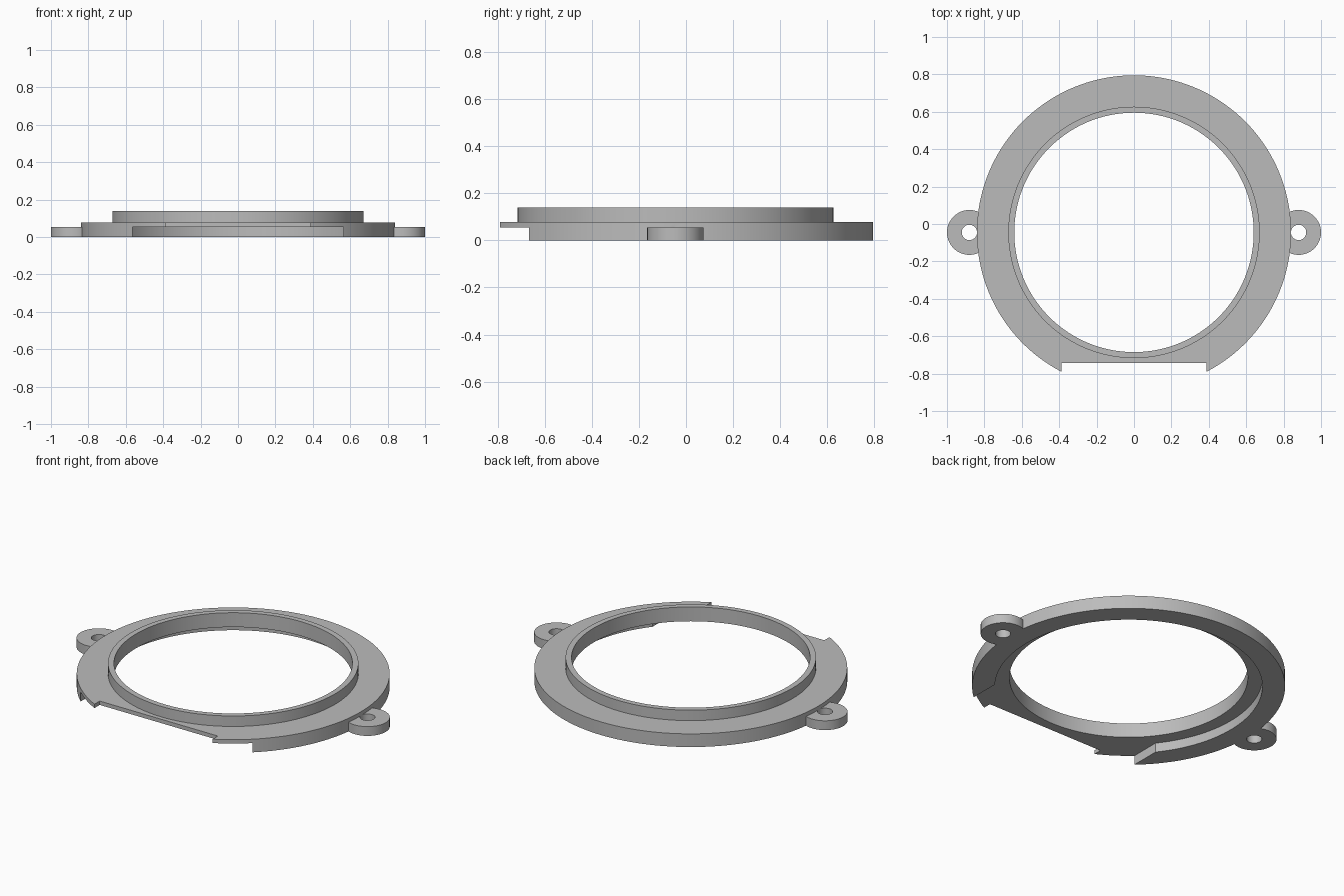
import bpy
import bmesh
from math import tau
from mathutils import Matrix, Vector

cube = bpy.data.objects.get("Cube")
if cube:
    bpy.data.objects.remove(cube, do_unlink=True)

CENTRE_Y = -0.045
OUTER, RECESS, COLLAR, BORE = 0.84, 0.718, 0.672, 0.64
STEP, DECK, TOP = 0.055, 0.078, 0.14

grey = bpy.data.materials.new("plain grey")
grey.use_nodes = True
colour = (0.5, 0.5, 0.5, 1)
grey.diffuse_color = colour
grey.node_tree.nodes["Principled BSDF"].inputs["Base Color"].default_value = colour


def make_object(name, bm):
    bmesh.ops.recalc_face_normals(bm, faces=bm.faces)
    mesh = bpy.data.meshes.new(name)
    bm.to_mesh(mesh)
    bm.free()
    mesh.materials.append(grey)
    obj = bpy.data.objects.new(name, mesh)
    bpy.context.collection.objects.link(obj)
    return obj


def lathe(name, profile, steps=144):
    bm = bmesh.new()
    verts = [bm.verts.new((r, 0, z)) for r, z in profile]
    edges = [bm.edges.new((v, verts[i - 1])) for i, v in enumerate(verts)]
    bmesh.ops.spin(bm, geom=verts + edges, cent=(0, 0, 0), axis=(0, 0, 1),
                   angle=tau, steps=steps)
    bmesh.ops.remove_doubles(bm, verts=bm.verts, dist=0.0001)
    bmesh.ops.translate(bm, verts=bm.verts, vec=(0, CENTRE_Y, 0))
    return make_object(name, bm)


def box(name, low, high):
    low, high = Vector(low), Vector(high)
    bm = bmesh.new()
    bmesh.ops.create_cube(bm, size=1, matrix=Matrix.Translation((low + high) / 2)
                          @ Matrix.Diagonal((high - low).to_4d()))
    return make_object(name, bm)


def cylinder(name, x, radius, low, high, segments):
    bm = bmesh.new()
    bmesh.ops.create_cone(bm, cap_ends=True, segments=segments, radius1=radius,
                          radius2=radius, depth=high - low,
                          matrix=Matrix.Translation((x, CENTRE_Y, (low + high) / 2)))
    return make_object(name, bm)


def combine(target, tool, operation):
    mod = target.modifiers.new(operation.title(), 'BOOLEAN')
    mod.object, mod.operation, mod.solver = tool, operation, 'EXACT'
    bpy.context.view_layer.objects.active = target
    bpy.ops.object.modifier_apply(modifier=mod.name)
    bpy.data.objects.remove(tool, do_unlink=True)


# Ring with raised collar and recessed underside
ring = lathe("mounting_ring", [
    (BORE, STEP), (RECESS, STEP), (RECESS, 0), (OUTER, 0),
    (OUTER, DECK), (COLLAR, DECK), (COLLAR, TOP), (BORE, TOP)])

# Opening in the lower wall and shallow notch in the front edge
combine(ring, box("wall_cutter", (-0.563, -1, -0.1), (0.563, -0.3, STEP)), 'DIFFERENCE')
combine(ring, box("notch_cutter", (-0.387, -1, -0.1), (0.387, -0.742, 0.2)), 'DIFFERENCE')

# Screw ears on both sides
for side in (-1, 1):
    combine(ring, cylinder("ear", side * 0.88, 0.12, 0, STEP, 64), 'UNION')
    combine(ring, cylinder("screw_hole", side * 0.88, 0.041, -0.1, STEP + 0.005, 40),
            'DIFFERENCE')

bpy.ops.object.select_all(action='DESELECT')
ring.select_set(True)
bpy.context.view_layer.objects.active = ring
bpy.ops.object.shade_smooth_by_angle(angle=0.5)
